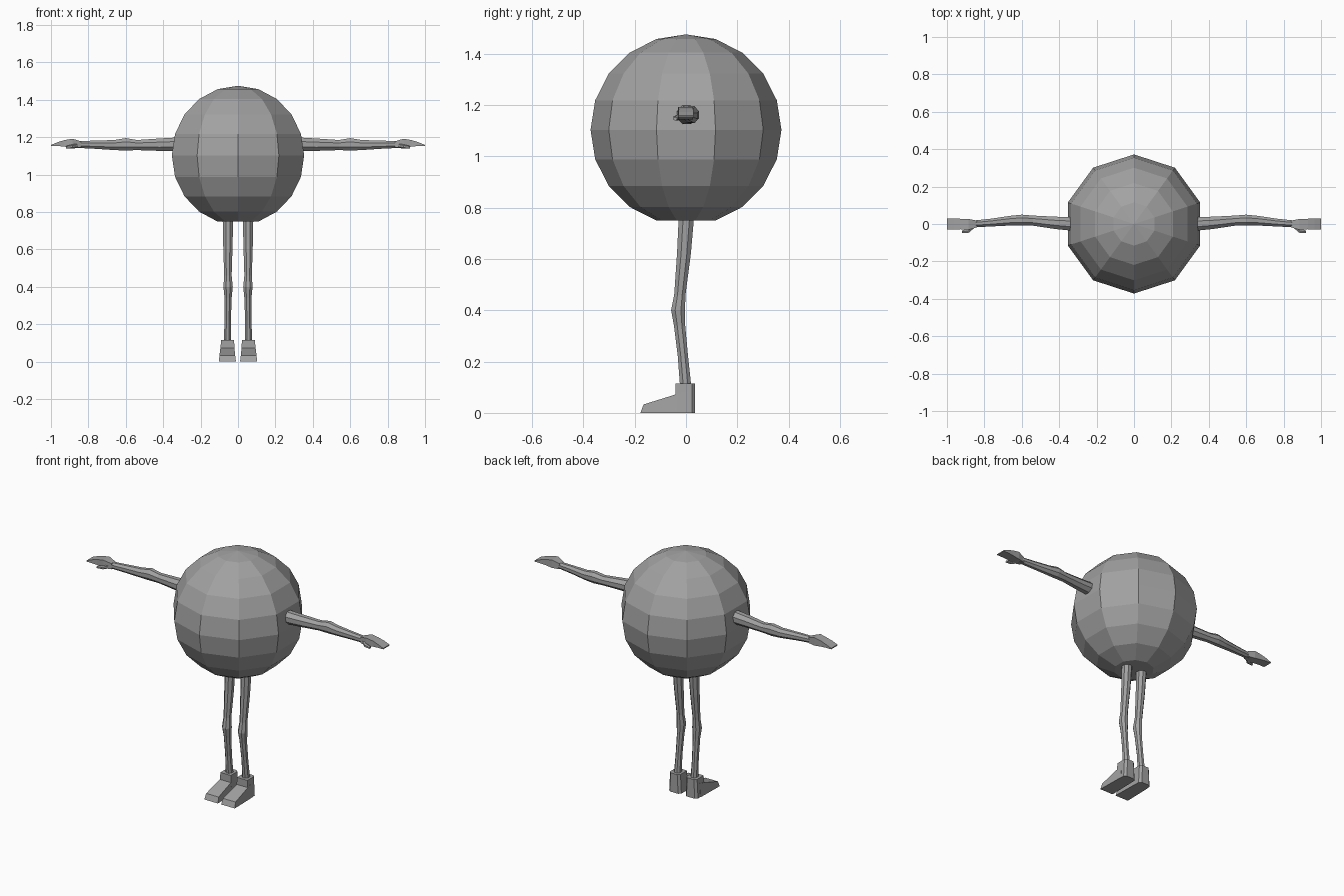
import bpy, bmesh, math
from mathutils import Vector

if "Cube" in bpy.data.objects:
    bpy.data.objects.remove(bpy.data.objects["Cube"])

grey = bpy.data.materials.new("plain grey")
grey.diffuse_color = (0.36, 0.36, 0.36, 1)
grey.use_nodes = True
grey.node_tree.nodes["Principled BSDF"].inputs["Base Color"].default_value = grey.diffuse_color


def finish(name, bm, mirrored=True):
    """Turn a bmesh into a flat-shaded object, mirrored left to right if paired."""
    bmesh.ops.recalc_face_normals(bm, faces=bm.faces[:])
    mesh = bpy.data.meshes.new(name)
    bm.to_mesh(mesh)
    bm.free()
    mesh.materials.append(grey)
    obj = bpy.data.objects.new(name, mesh)
    bpy.context.collection.objects.link(obj)
    if mirrored:
        mod = obj.modifiers.new("mirror", 'MIRROR')
        mod.use_mirror_merge = False
    return obj


def loft(name, rings):
    """Skin a list of equal-length point rings and cap both ends."""
    bm = bmesh.new()
    loops = [[bm.verts.new(p) for p in ring] for ring in rings]
    n = len(loops[0])
    for a, b in zip(loops, loops[1:]):
        for i in range(n):
            j = (i + 1) % n
            bm.faces.new((a[i], a[j], b[j], b[i]))
    bm.faces.new(loops[0])
    bm.faces.new(loops[-1])
    return finish(name, bm)


def ring(center, u, v, sides=8):
    """Ellipse of points spanned by half-axes u and v."""
    c, u, v = Vector(center), Vector(u), Vector(v)
    out = []
    for i in range(sides):
        t = math.tau * (i + 0.5) / sides
        k = 1 / math.cos(math.pi / sides)
        out.append(c + u * math.cos(t) * k + v * math.sin(t) * k)
    return out


def x_ring(x, y, z, ry, rz, sides=8):
    return ring((x, y, z), (0, ry, 0), (0, 0, rz), sides)


def z_ring(x, y, z, rx, ry, sides=8):
    return ring((x, y, z), (rx, 0, 0), (0, ry, 0), sides)


# Round body: faceted ball with its lowest cap cut flat
bm = bmesh.new()
R, CZ = 0.372, 1.103
rows = []
for k in range(1, 10):
    t = math.radians(18 * k)
    rows.append([bm.verts.new((R * math.sin(t) * math.sin(math.radians(36 * i)),
                               R * math.sin(t) * math.cos(math.radians(36 * i)),
                               CZ + R * math.cos(t))) for i in range(10)])
pole = bm.verts.new((0, 0, CZ + R))
for i in range(10):
    j = (i + 1) % 10
    bm.faces.new((pole, rows[0][i], rows[0][j]))
    for a, b in zip(rows, rows[1:]):
        bm.faces.new((a[i], a[j], b[j], b[i]))
bm.faces.new(rows[-1])
finish("body", bm, mirrored=False)

# Arms: thin tube with a slight elbow
loft("arm", [x_ring(*s) for s in (
    (0.32, 0.000, 1.162, 0.037, 0.037),
    (0.42, 0.006, 1.160, 0.033, 0.033),
    (0.54, 0.018, 1.158, 0.027, 0.027),
    (0.60, 0.021, 1.162, 0.029, 0.033),
    (0.66, 0.018, 1.158, 0.026, 0.027),
    (0.76, 0.008, 1.160, 0.021, 0.022),
    (0.86, 0.000, 1.161, 0.018, 0.018))])

# Hands: flat paddles tapering to a thin edge
loft("hand", [x_ring(*s, 4) for s in (
    (0.84, 0.000, 1.161, 0.018, 0.017),
    (0.885, -0.002, 1.168, 0.029, 0.024),
    (0.93, 0.000, 1.167, 0.028, 0.017),
    (0.965, 0.000, 1.163, 0.030, 0.010),
    (1.00, 0.000, 1.156, 0.030, 0.003))])

# Thumbs
loft("thumb", [x_ring(*s, 6) for s in (
    (0.855, -0.012, 1.156, 0.010, 0.010),
    (0.885, -0.036, 1.150, 0.012, 0.010),
    (0.920, -0.042, 1.146, 0.007, 0.006))])

# Legs: tube with a knee bulge
loft("leg", [z_ring(*s) for s in (
    (0.054, 0.002, 0.77, 0.028, 0.030),
    (0.054, -0.008, 0.62, 0.025, 0.027),
    (0.054, -0.024, 0.46, 0.020, 0.022),
    (0.053, -0.031, 0.40, 0.025, 0.027),
    (0.053, -0.025, 0.34, 0.019, 0.022),
    (0.055, -0.012, 0.22, 0.017, 0.020),
    (0.056, -0.001, 0.10, 0.020, 0.022))])

# Ankles: chamfered blocks forming the heel
def ankle_ring(z, rx, ry):
    c = 0.013
    pts = ((rx, ry - c), (rx - c, ry), (c - rx, ry), (-rx, ry - c),
           (-rx, -ry), (rx, -ry))
    return [(0.056 + x, -0.002 + y, z) for x, y in pts]


loft("heel", [ankle_ring(0, 0.041, 0.038), ankle_ring(0.115, 0.035, 0.038)])

# Feet: wedges sloping down to a blunt toe
def toe_ring(y_low, y_top, z, half_low, half_top):
    x = 0.057
    return [(x - half_low, y_low, 0), (x + half_low, y_low, 0),
            (x + half_top, y_top, z), (x - half_top, y_top, z)]


loft("foot", [toe_ring(0.00, 0.00, 0.085, 0.042, 0.036),
              toe_ring(-0.035, -0.030, 0.075, 0.043, 0.037),
              toe_ring(-0.178, -0.165, 0.033, 0.046, 0.042)])
